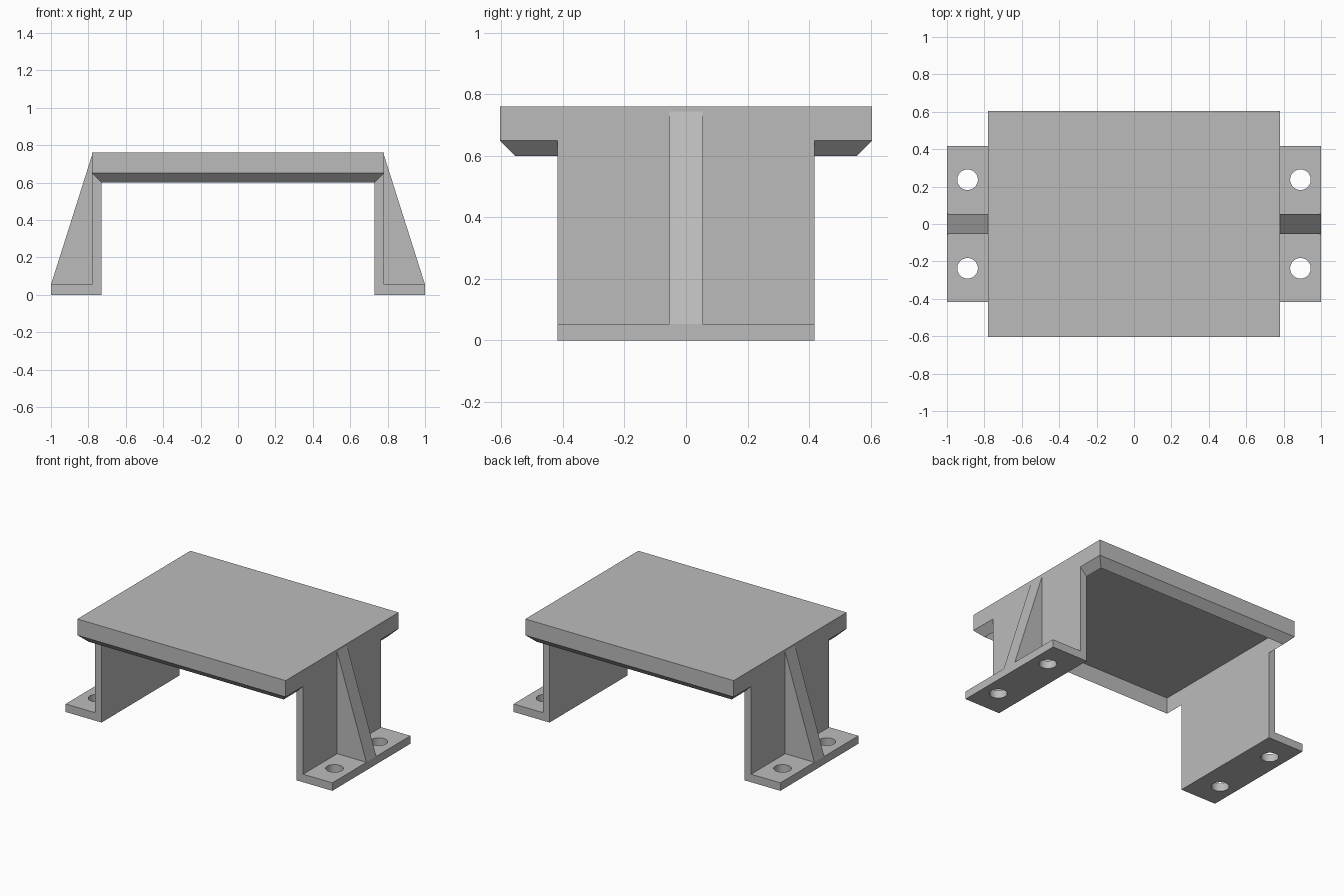
import bpy, bmesh

if "Cube" in bpy.data.objects:
    bpy.data.objects.remove(bpy.data.objects["Cube"], do_unlink=True)

# Overall dimensions
HALF_X, HALF_Y, TOP = 0.781, 0.605, 0.76
WALL = 0.05
INNER_X, INNER_Y = HALF_X - WALL, HALF_Y - WALL
LEG_HALF_Y = 0.418
FOOT_END, FOOT_H = 1.0, 0.054
GUSSET_HALF_Y = 0.053
HOLE_X, HOLE_Y, HOLE_R = 0.89, 0.237, 0.055

grey = bpy.data.materials.new("plain grey")
grey.use_nodes = True
grey.diffuse_color = (0.5, 0.5, 0.5, 1)
grey.node_tree.nodes["Principled BSDF"].inputs["Base Color"].default_value = (0.5, 0.5, 0.5, 1)


def finish(bm, name):
    bmesh.ops.recalc_face_normals(bm, faces=bm.faces)
    mesh = bpy.data.meshes.new(name)
    bm.to_mesh(mesh)
    bm.free()
    mesh.materials.append(grey)
    obj = bpy.data.objects.new(name, mesh)
    bpy.context.collection.objects.link(obj)
    return obj


def loft(name, sections):
    """Bridge rectangles given as (half x, half y, z), capping both ends."""
    bm = bmesh.new()
    rings = [[bm.verts.new((sx * x, sy * y, z))
              for sx, sy in ((-1, -1), (1, -1), (1, 1), (-1, 1))]
             for x, y, z in sections]
    for a, b in zip(rings, rings[1:]):
        for i in range(4):
            j = (i + 1) % 4
            bm.faces.new((a[i], a[j], b[j], b[i]))
    bm.faces.new(rings[0])
    bm.faces.new(rings[-1])
    return finish(bm, name)


def extrude_profile(name, profile, half_y):
    """Extrude an xz profile symmetrically along y."""
    bm = bmesh.new()
    face = bm.faces.new([bm.verts.new((x, -half_y, z)) for x, z in profile])
    out = bmesh.ops.extrude_face_region(bm, geom=[face])
    moved = [v for v in out["geom"] if isinstance(v, bmesh.types.BMVert)]
    bmesh.ops.translate(bm, verts=moved, vec=(0, 2 * half_y, 0))
    return finish(bm, name)


def activate(obj):
    bpy.ops.object.select_all(action="DESELECT")
    obj.select_set(True)
    bpy.context.view_layer.objects.active = obj


def mirror_x(obj):
    mod = obj.modifiers.new("mirror", "MIRROR")
    mod.use_axis[0] = True
    mod.use_mirror_merge = False


# Table top: hollow tray turned down, its rim chamfered to a thin lower edge
loft("table_top", [(HALF_X, HALF_Y, TOP),
                   (HALF_X, HALF_Y, 0.65),
                   (INNER_X, INNER_Y, 0.6),
                   (INNER_X, INNER_Y, TOP - WALL)])

# Legs: upright wall with an outward mounting foot
legs = extrude_profile("legs", [(INNER_X, 0), (FOOT_END, 0), (FOOT_END, FOOT_H),
                                (HALF_X, FOOT_H), (HALF_X, TOP - 0.01),
                                (INNER_X, TOP - 0.01)], LEG_HALF_Y)

# Bolt holes through the feet
for y in (-HOLE_Y, HOLE_Y):
    bpy.ops.mesh.primitive_cylinder_add(vertices=48, radius=HOLE_R, depth=0.3,
                                        location=(HOLE_X, y, 0))
    cutter = bpy.context.object
    cutter.name = "hole_cutter"
    cutter.hide_render = True
    cutter.data.materials.append(grey)
    activate(legs)
    cut = legs.modifiers.new("bolt_hole", "BOOLEAN")
    cut.operation, cut.solver, cut.object = "DIFFERENCE", "EXACT", cutter
    bpy.ops.object.modifier_apply(modifier=cut.name)
    bpy.data.objects.remove(cutter, do_unlink=True)
activate(legs)
bpy.ops.object.shade_smooth_by_angle()
mirror_x(legs)

# Gussets: triangular ribs bracing each leg to its foot
gussets = extrude_profile("gussets", [(HALF_X - 0.01, FOOT_H), (FOOT_END, FOOT_H),
                                      (HALF_X, TOP - 0.015),
                                      (HALF_X - 0.01, TOP - 0.015)], GUSSET_HALF_Y)
mirror_x(gussets)
